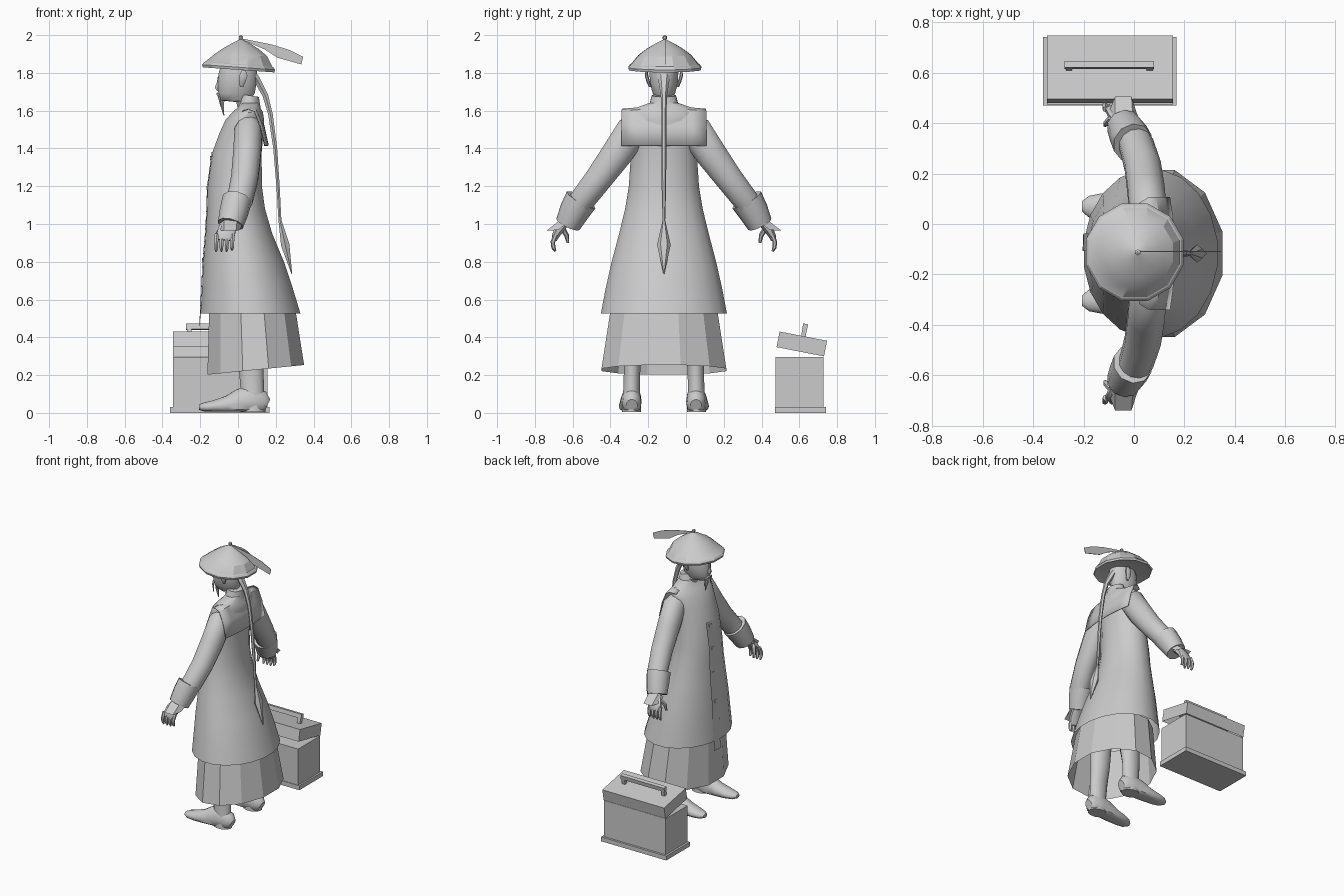
import bpy, bmesh, math
from mathutils import Vector, Matrix

grey = bpy.data.materials.new("light grey")
grey.diffuse_color = (0.6, 0.6, 0.6, 1)
CY = -0.117  # the figure's middle line


def make(name, bm, angle=40):
    bmesh.ops.recalc_face_normals(bm, faces=bm.faces)
    me = bpy.data.meshes.new(name)
    bm.to_mesh(me)
    bm.free()
    ob = bpy.data.objects.new(name, me)
    bpy.context.collection.objects.link(ob)
    me.materials.append(grey)
    if angle:
        bpy.ops.object.select_all(action='DESELECT')
        ob.select_set(True)
        bpy.context.view_layer.objects.active = ob
        bpy.ops.object.shade_smooth_by_angle(angle=math.radians(angle))
    return ob


def tube(name, rings, n=12, axis=(1, 0, 0), flat=False, caps=(True, True), angle=40, floor=None):
    """Loft through rings (x, y, z, radius along axis, radius across, tilt)."""
    bm = bmesh.new()
    pts = [Vector(r[:3]) for r in rings]
    loops = []
    for i, r in enumerate(rings):
        t = pts[min(i + 1, len(pts) - 1)] - pts[max(i - 1, 0)]
        t = Vector((0, 0, 1)) if flat else t.normalized()
        v = t.cross(Vector(axis)).normalized()
        u = v.cross(t)
        tilt = r[5] if len(r) > 5 else 0
        loop = []
        for k in range(n):
            a = math.tau * (k + 0.5) / n
            p = pts[i] + u * r[3] * math.cos(a) + v * r[4] * math.sin(a)
            p.z += tilt * (p.x - pts[i].x)
            if floor is not None:
                p.z = max(p.z, floor)
            loop.append(bm.verts.new(p))
        loops.append(loop)
    for a, b in zip(loops, loops[1:]):
        for k in range(n):
            bm.faces.new((a[k], a[(k + 1) % n], b[(k + 1) % n], b[k]))
    if caps[0]:
        bm.faces.new(loops[0])
    if caps[1]:
        bm.faces.new(loops[-1])
    return make(name, bm, angle)


def box(name, lo, hi, rot=None, hollow=False):
    bm = bmesh.new()
    bmesh.ops.create_cube(bm, size=1)
    if hollow:  # open underneath
        low = [f for f in bm.faces if f.normal.z < -.5]
        bmesh.ops.delete(bm, geom=low, context='FACES_ONLY')
    lo, hi = Vector(lo), Vector(hi)
    for v in bm.verts:
        v.co = Vector([c * s for c, s in zip(v.co, hi - lo)]) + (lo + hi) / 2
    if rot:
        bm.transform(rot)
    return make(name, bm, 0)


def sheet(name, rows, angle=40):
    bm = bmesh.new()
    g = [[bm.verts.new(p) for p in row] for row in rows]
    for a, b in zip(g, g[1:]):
        for i in range(len(a) - 1):
            bm.faces.new((a[i], a[i + 1], b[i + 1], b[i]))
    return make(name, bm, angle)


# Long coat and underskirt
coat = [(0.525, .066, .268, .338), (0.66, .05, .243, .312), (0.8, .03, .216, .28),
        (0.95, .005, .178, .24), (1.08, -.01, .155, .208), (1.2, -.017, .145, .188),
        (1.38, -.005, .132, .176), (1.48, .018, .118, .18), (1.55, .036, .104, .188),
        (1.59, .05, .083, .185), (1.615, .058, .062, .15), (1.64, .063, .054, .08)]
tube("coat", [(x, CY, z, rx, ry) for z, x, rx, ry in coat], 20, flat=True, caps=(False, True))
tube("underskirt", [(.094, CY, .228, .265, .342, .1), (.075, CY, .56, .235, .29, 0)],
     12, flat=True, caps=(False, False), angle=15)
tube("collar", [(.062, CY, 1.61, .064, .085, -.3), (.064, CY, 1.68, .048, .066, -.15)], 12, flat=True)

# Front flap reaching below the hem, with fastenings
sheet("front_flap", [[(x, CY + .01, z), (x + .003, CY + .08, z)] for x, z in
                     ((-.204, .46), (-.202, .53), (-.188, .8), (-.175, .95), (-.1675, 1.08),
                      (-.164, 1.2), (-.139, 1.38))])
for z, x in ((.8, -.19), (1.0, -.173), (1.18, -.166), (1.34, -.147)):
    box("fastening", (x, CY + .03, z), (x + .02, CY + .055, z + .02))

# Square shoulder cape hanging down the back
rows = []
for x, z, w in ((.04, 1.598, .2), (.075, 1.61, .222), (.108, 1.597, .225), (.14, 1.52, .225), (.163, 1.415, .225)):
    rows.append([(x - .02 * f * f, CY + w * f, z + (.02 * (1 - abs(f)) if z > 1.55 else 0))
                 for f in (-1, -.66, -.33, 0, .33, .66, 1)])
cape = sheet("back_cape", rows)
cape.modifiers.new("thickness", 'SOLIDIFY').thickness = .005

# Arms, cuffs, hands, legs and feet on both sides
for s, side in ((-1, "right"), (1, "left")):
    def at(x, d, z, *r):
        return (x, CY + s * d, z, *r)
    tube(side + "_sleeve", [at(.055, .1, 1.53, .06, .06), at(.055, .17, 1.49, .076, .09),
                            at(.048, .25, 1.37, .076, .085), at(.035, .345, 1.24, .074, .075),
                            at(.01, .43, 1.13, .07, .07), at(-.025, .485, 1.05, .06, .06)], 12)
    tube(side + "_cuff", [at(-.005, .438, 1.128, .08, .088), at(-.022, .475, 1.065, .078, .08),
                          at(-.04, .508, .998, .07, .068)], 10)
    # Flared outer lip of the cuff over the back of the hand
    sheet(side + "_cuff_lip", [[at(-.1, .52, 1.0), at(-.075, .55, 1.02), at(-.005, .55, 1.02), at(.025, .52, 1.0)],
                               [at(-.1, .56, .968), at(-.075, .622, .965), at(-.01, .622, .965), at(.01, .56, .968)]])
    tube(side + "_hand", [at(-.04, .52, 1.01, .04, .025), at(-.058, .555, .97, .05, .026),
                          at(-.068, .575, .935, .05, .02), at(-.07, .58, .915, .042, .014)], 8)
    for i in range(4):
        x = -.112 + i * .028
        tube(side + "_finger", [at(x, .572, .945, .013, .013), at(x - .003, .588, .905, .012, .012),
                                at(x - .004, .585, .875, .011, .011),
                                at(x - .004, .575, .855 + .008 * (i == 3), .006, .006)], 6)
    tube(side + "_thumb", [at(-.085, .54, .98, .016, .015), at(-.11, .515, .94, .013, .013),
                           at(-.115, .508, .9, .007, .007)], 6)
    tube(side + "_leg", [at(.08, .172, .005, .068, .052), at(.08, .172, .06, .066, .05),
                         at(.075, .171, .13, .064, .045), at(.07, .168, .24, .068, .045),
                         at(.07, .155, .36, .075, .058), at(.07, .14, .65, .085, .07)], 12, flat=True)
    tube(side + "_foot", [at(.156, .17, .04, .035, .03), at(.135, .17, .05, .065, .05),
                          at(.06, .172, .06, .09, .054), at(-.0, .176, .05, .075, .056),
                          at(-.06, .18, .04, .05, .058), at(-.13, .184, .034, .033, .055),
                          at(-.18, .187, .03, .025, .042), at(-.206, .188, .03, .014, .02)],
         14, axis=(0, 0, 1), floor=.008)
    # Ear, moustache strand
    tube(side + "_ear", [at(.02, .072, 1.725, .008, .008), at(.022, .082, 1.75, .018, .01),
                         at(.028, .092, 1.785, .024, .01), at(.03, .092, 1.812, .012, .006)], 8, flat=True)
    tube(side + "_moustache", [at(-.108, .008, 1.69, .008, .007), at(-.1, .03, 1.675, .007, .007),
                               at(-.09, .036, 1.62, .002, .002)], 5)

# Head, nose and beard
head = [(1.58, .055, .05, .052), (1.645, .045, .055, .052), (1.655, -.015, .08, .042),
        (1.69, -.008, .098, .06), (1.74, -.005, .104, .074), (1.8, 0, .104, .078), (1.86, .005, .09, .07)]
tube("head", [(x, CY, z, rx, ry) for z, x, rx, ry in head], 16, flat=True, angle=60)
tube("nose", [(-.1, CY, 1.705, .012, .014), (-.108, CY, 1.72, .018, .016),
              (-.1, CY, 1.75, .014, .01), (-.1, CY, 1.78, .008, .007)], 6, flat=True)
tube("beard", [(-.082, CY, 1.665, .014, .018), (-.085, CY, 1.63, .011, .012),
               (-.075, CY, 1.575, .003, .003)], 6, flat=True)

# Domed straw hat with a rim lip, and its knob
HAT = (.015, CY + .005)
hat = [(1.825, .17, -.06), (1.816, .196, -.07), (1.83, .2, -.07), (1.843, .19, -.07), (1.846, .184, -.07),
       (1.893, .145, -.04), (1.927, .1, -.02), (1.955, .052, 0), (1.976, .008, 0)]
tube("hat", [(HAT[0] - .012 * (z < 1.85), HAT[1], z, r, r, t) for z, r, t in hat], 12, flat=True, angle=22)
tube("hat_knob", [(*HAT, z, r, r) for z, r in ((1.97, .005), (1.982, .012), (1.993, .012), (2.0, .003))],
     6, flat=True)

# Flat upright hat feather
fy = HAT[1]
feather = sheet("hat_feather", [[(.02, fy, 1.982), (.02, fy, 1.976)], [(.18, fy, 1.95), (.14, fy, 1.925)],
                                [(.27, fy, 1.922), (.21, fy, 1.88)], [(.345, fy, 1.885), (.335, fy, 1.845)]], 0)
feather.modifiers.new("thickness", 'SOLIDIFY').thickness = .004

# Long plait with a diamond tassel
plait = [(.07, 1.81, .02, .04), (.1, 1.765, .02, .03), (.145, 1.68, .017, .017), (.172, 1.58, .014, .013),
         (.197, 1.4, .012, .013), (.212, 1.2, .01, .012), (.222, 1.02, .009, .007),
         (.25, .89, .026, .036), (.285, .735, .002, .002)]
tube("plait", [(x, CY, z, rx, ry) for x, z, rx, ry in plait], 6)

# Travelling chest with a tipped, hollow lid and a handle
box("chest_base", (-.36, .47, 0), (.168, .742, .032))
box("chest_body", (-.345, .474, .032), (.155, .727, .296))
tip = Matrix.Translation((0, .613, .365)) @ Matrix.Rotation(math.radians(-11), 4, 'X')
box("chest_lid", (-.345, -.128, -.042), (.155, .128, .042), tip, hollow=True)
box("handle_bar", (-.275, -.013, .078), (.08, .013, .108), tip)
for x in (-.27, .05):
    box("handle_post", (x, -.012, .04), (x + .025, .012, .08), tip)
